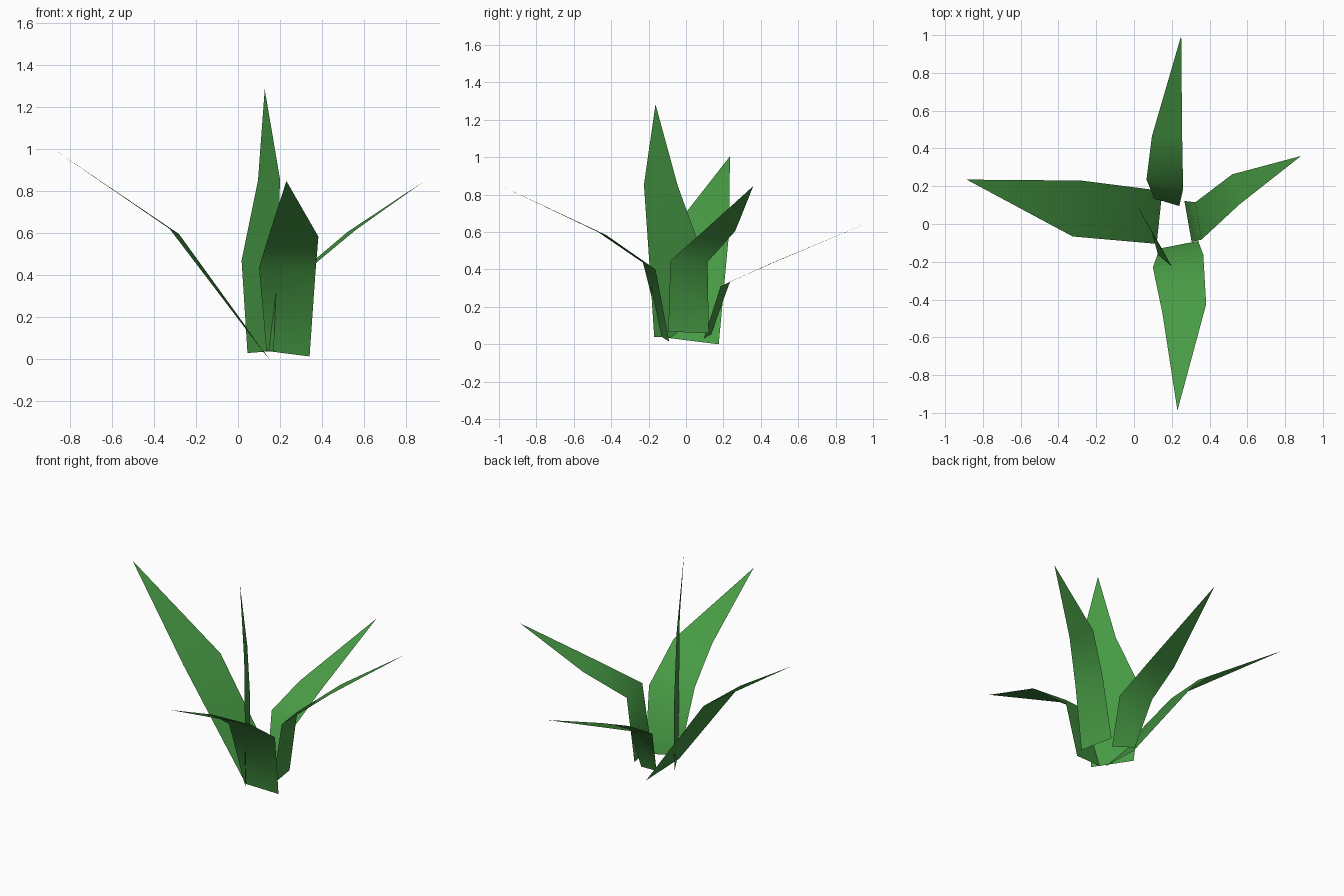
import bpy
import bmesh
from mathutils import Vector

default_cube = bpy.data.objects.get("Cube")
if default_cube:
    bpy.data.objects.remove(default_cube, do_unlink=True)

# One green for every leaf
green = bpy.data.materials.new("leaf_green")
green.use_nodes = True
leaf_colour = (0.065, 0.33, 0.06, 1)
green.diffuse_color = leaf_colour
shader = green.node_tree.nodes["Principled BSDF"]
shader.inputs["Base Color"].default_value = leaf_colour
shader.inputs["Roughness"].default_value = 0.9


def make_leaf(name, first_edge, second_edge, tip):
    """Skin a thin folded blade between two edge paths that meet at the tip."""
    mesh = bpy.data.meshes.new(name)
    leaf = bpy.data.objects.new(name, mesh)
    bpy.context.collection.objects.link(leaf)
    mesh.materials.append(green)

    bm = bmesh.new()
    first = [bm.verts.new(Vector(point)) for point in first_edge]
    second = [bm.verts.new(Vector(point)) for point in second_edge]
    point = bm.verts.new(Vector(tip))
    for i in range(len(first) - 1):
        bm.faces.new((first[i], second[i], second[i + 1], first[i + 1]))
    bm.faces.new((first[-1], second[-1], point))
    for face in bm.faces:
        face.smooth = True
    bm.to_mesh(mesh)
    bm.free()
    return leaf


# Long leaf reaching to the right side
make_leaf(
    "right_leaf",
    first_edge=[(.12, -.105, .035), (-.325, -.066, .62)],
    second_edge=[(.15, .175, 0), (-.28, .23, .595)],
    tip=(-.886, .235, 1.005),
)

# Tall upright leaf in the middle
make_leaf(
    "upright_leaf",
    first_edge=[(.17, -.17, .04), (.185, -.197, .45), (.2, -.225, .853)],
    second_edge=[(.045, .05, .03), (.017, .093, .47), (.095, -.045, .85)],
    tip=(.127, -.163, 1.283),
)

# Leaf bending out over the front
make_leaf(
    "front_leaf",
    first_edge=[(.34, -.09, .014), (.367, -.163, .4), (.382, -.425, .583)],
    second_edge=[(.135, -.13, .04), (.1, -.23, .436), (.15, -.47, .6)],
    tip=(.23, -.988, .847),
)

# Leaf bending out over the left side
make_leaf(
    "left_leaf",
    first_edge=[(.267, .122, .06), (.325, .115, .44), (.52, .263, .605)],
    second_edge=[(.305, -.095, .067), (.357, -.083, .447), (.56, .105, .615)],
    tip=(.884, .36, .846),
)

# Low leaf bending out over the back
make_leaf(
    "back_leaf",
    first_edge=[(.107, .135, .055), (.066, .235, .334), (.095, .465, .435)],
    second_edge=[(.24, .095, .03), (.26, .185, .31), (.255, .46, .435)],
    tip=(.25, .997, .66),
)
